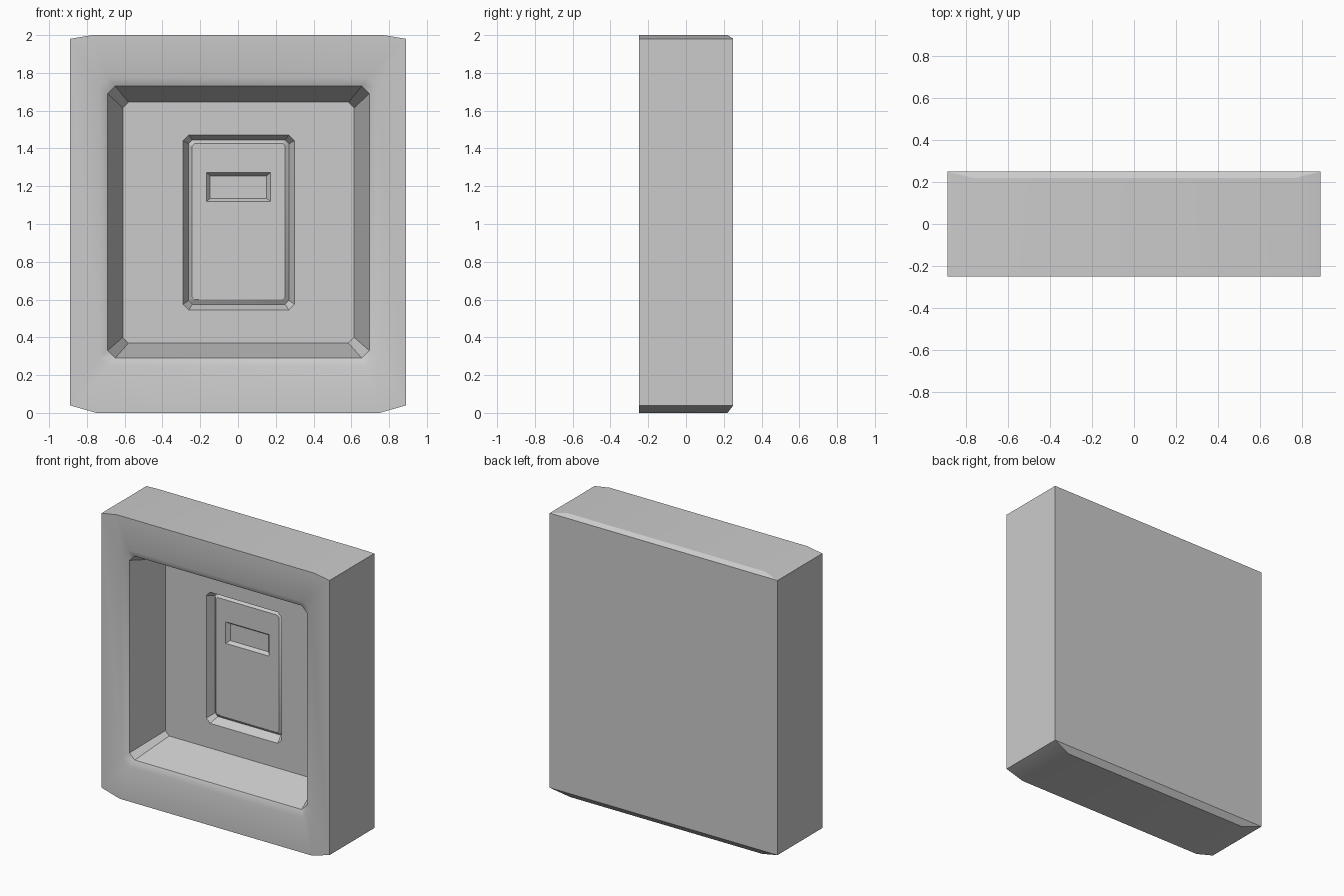
import bpy, bmesh, math

if "Cube" in bpy.data.objects:
    bpy.data.objects.remove(bpy.data.objects["Cube"])

bm = bmesh.new()


def ring(x0, x1, z0, z1, y, cx=0.0, cz=0.0):
    """Rectangle in XZ with cut corners, as eight verts."""
    pts = [(x0 + cx, z0), (x1 - cx, z0), (x1, z0 + cz), (x1, z1 - cz),
           (x1 - cx, z1), (x0 + cx, z1), (x0, z1 - cz), (x0, z0 + cz)]
    return [bm.verts.new((x, y, z)) for x, z in pts]


def bridge(a, b):
    for i in range(8):
        j = (i + 1) % 8
        bm.faces.new((a[i], a[j], b[j], b[i]))


def block_outline(y_side, y_edge):
    """Outer block outline; top and bottom edges may sit at another depth."""
    pts = [(-.75, y_edge, 0), (.75, y_edge, 0), (.89, y_side, .04), (.89, y_side, 1.98),
           (.77, y_edge, 2), (-.77, y_edge, 2), (-.89, y_side, 1.98), (-.89, y_side, .04)]
    return [bm.verts.new(p) for p in pts]


# outer block with chamfered back edges
back = block_outline(.25, .22)
for ids in ((7, 0, 1, 2), (7, 2, 3, 6), (6, 3, 4, 5)):
    bm.faces.new([back[i] for i in ids])

# front surface, stepping inward ring by ring
rings = [
    back,
    block_outline(-.25, -.25),
    # rounded lip and deep recess
    ring(-.735, .735, .245, 1.775, -.25, .05, .05),
    ring(-.69, .695, .29, 1.73, -.225, .04, .04),
    ring(-.61, .615, .37, 1.645, .06, .03, .03),
    # groove around the centre panel
    ring(-.29, .299, .545, 1.471, .06, .03, .03),
    ring(-.262, .27, .575, 1.445, .12, .02, .02),
    ring(-.243, .25, .6, 1.427, .10, .015, .015),
    # small slot
    ring(-.167, .172, 1.12, 1.272, .10),
    ring(-.147, .152, 1.135, 1.255, .125),
]
for a, b in zip(rings, rings[1:]):
    bridge(a, b)
bm.faces.new(rings[-1])

bmesh.ops.remove_doubles(bm, verts=bm.verts[:], dist=1e-5)
bmesh.ops.recalc_face_normals(bm, faces=bm.faces[:])

mesh = bpy.data.meshes.new("wall_panel")
bm.to_mesh(mesh)
bm.free()
panel = bpy.data.objects.new("wall_panel", mesh)
bpy.context.collection.objects.link(panel)
bpy.context.view_layer.objects.active = panel
panel.select_set(True)
bpy.ops.object.shade_smooth_by_angle(angle=math.radians(31))
